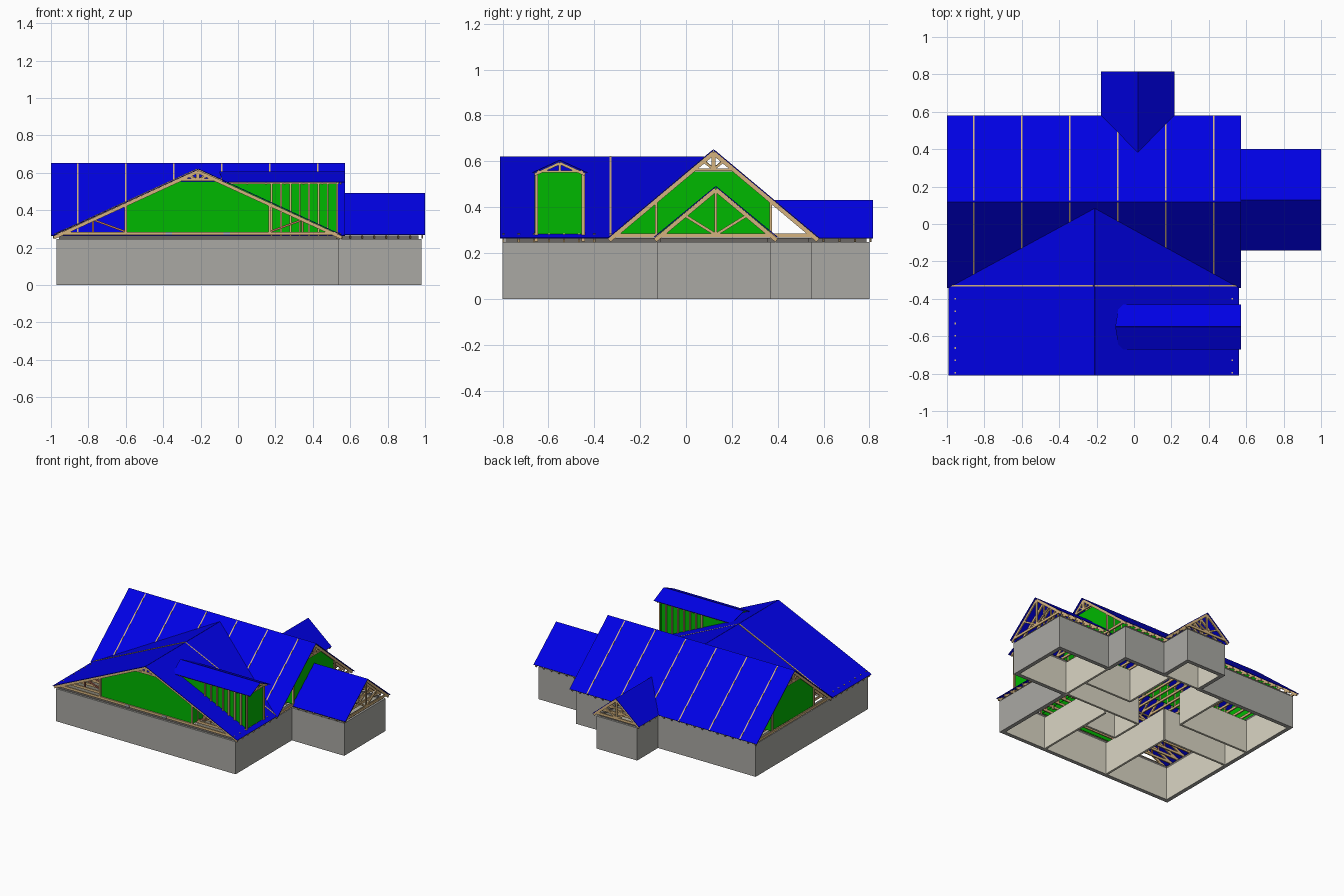
import bpy, bmesh
from mathutils import Vector, Matrix

if "Cube" in bpy.data.objects:
    bpy.data.objects.remove(bpy.data.objects["Cube"])


def material(name, rgb):
    m = bpy.data.materials.new(name)
    m.diffuse_color = (*rgb, 1)
    m.use_nodes = True
    m.node_tree.nodes["Principled BSDF"].inputs["Base Color"].default_value = m.diffuse_color
    return m


BLUE = material("roof blue", (0.0, 0.0, 0.78))
GREEN = material("panel green", (0.0, 0.48, 0.0))
TIMBER = material("timber tan", (0.66, 0.45, 0.21))
RED = material("web red wood", (0.50, 0.17, 0.11))
GREY = material("outer wall grey", (0.40, 0.395, 0.37))
BEIGE = material("inner wall beige", (0.70, 0.67, 0.55))
DARK = material("wall plate grey", (0.15, 0.14, 0.13))
STEEL = material("connector steel", (0.42, 0.44, 0.47))


def finish(bm, name, *mats):
    bmesh.ops.recalc_face_normals(bm, faces=bm.faces[:])
    me = bpy.data.meshes.new(name)
    bm.to_mesh(me)
    bm.free()
    for m in mats:
        me.materials.append(m)
    ob = bpy.data.objects.new(name, me)
    bpy.context.collection.objects.link(ob)
    return ob


def sheet(name, pts, mat, t=0.004):
    bm = bmesh.new()
    bm.faces.new([bm.verts.new(p) for p in pts])
    ob = finish(bm, name, mat)
    mod = ob.modifiers.new("thickness", "SOLIDIFY")
    mod.thickness, mod.offset = t, 0
    return ob


def box(bm, lo, hi):
    lo, hi = Vector(lo), Vector(hi)
    bmesh.ops.create_cube(bm, size=1, matrix=Matrix.Translation((lo + hi) / 2)
                          @ Matrix.Diagonal((*(hi - lo), 1)))


def beam(bm, p, q, n, w=0.009, d=0.018, idx=0):
    """Box from p to q; w thick along n, d deep across it."""
    p, q, n = Vector(p), Vector(q), Vector(n)
    x = (q - p).normalized()
    y = n.cross(x)
    rot = Matrix((x, y, n)).transposed().to_4x4()
    r = bmesh.ops.create_cube(bm, size=1, matrix=Matrix.Translation((p + q) / 2) @ rot
                              @ Matrix.Diagonal(((q - p).length, d, w, 1)))
    for f in {f for v in r["verts"] for f in v.link_faces}:
        f.material_index = idx


def truss(bm, axis, pos, u0, u1, zr, ze=0.265, knees=None, red=False, lift=0.0):
    """Truss in the plane across axis; attic type if knees are given."""
    n = (1, 0, 0) if axis == "x" else (0, 1, 0)
    P = (lambda u, z: (pos, u, z)) if axis == "x" else (lambda u, z: (u, pos, z))
    uc, drop = (u0 + u1) / 2, 0.014 - lift
    half = (u1 - u0) / 2

    def top(u):
        return zr - (zr - ze) * abs(u - uc) / half - drop

    def m(a, b, **k):
        beam(bm, P(*a), P(*b), n, **k)
    for e in (u0 + 0.005, u1 - 0.005):
        m((e, top(e)), (uc, top(uc)))
    m((u0 + 0.03, 0.276), (u1 - 0.03, 0.276))
    if knees:
        c = half * (zr - 0.565) / (zr - ze) - 0.014
        m((uc - c, 0.563), (uc + c, 0.563), d=0.012)
        m((uc, 0.565), (uc, top(uc)))
        for s in (-1, 1):
            m((uc, 0.565), (uc + s * c * 0.5, top(uc + s * c * 0.5)), d=0.01)
        for k, e in zip(knees, (u0, u1)):
            m((k, 0.276), (k, top(k)), d=0.012)
            if red:
                v = k + (e - k) * 0.45
                m((k, 0.285), (v, top(v)), d=0.01, idx=1)
                m((v, 0.285), (v, top(v)), d=0.01, idx=1)
    else:
        m((uc, 0.276), (uc, top(uc)), d=0.012)
        for s in (-1, 1):
            v = uc + s * half * 0.5
            m((uc, 0.28), (v, top(v)), d=0.012)


def steps(a, b, d=0.064):
    n = round((b - a) / d)
    return [a + (b - a) * i / n for i in range(n + 1)]


# ---- ground floor walls: outline, offset inward to make rings ----
OUT = [(-.97, -.8), (.54, -.8), (.54, -.125), (.98, -.125), (.98, .37), (.54, .37),
       (.54, .55), (.19, .55), (.19, .8), (-.15, .8), (-.15, .55), (-.97, .55)]


def inset(d):
    res = []
    for i, p in enumerate(OUT):
        a, b, c = Vector(OUT[i - 1]), Vector(p), Vector(OUT[(i + 1) % len(OUT)])
        e, f = (b - a).normalized(), (c - b).normalized()
        res.append(b + d * (Vector((-e.y, e.x)) + Vector((-f.y, f.x))))
    return res


def ring(name, d0, d1, z0, z1, *mats):
    bm = bmesh.new()
    loops = [[bm.verts.new((p.x, p.y, z)) for p in inset(d)]
             for d, z in ((d0, z0), (d0, z1), (d1, z1), (d1, z0))]
    for k in range(4):
        a, b = loops[k], loops[(k + 1) % 4]
        for i in range(len(OUT)):
            j = (i + 1) % len(OUT)
            f = bm.faces.new((a[i], a[j], b[j], b[i]))
            f.material_index = 1 if k == 2 and len(mats) > 1 else 0
    return finish(bm, name, *mats)


ring("outer_walls", 0, 0.03, 0, 0.247, GREY, BEIGE)
ring("wall_plate", 0.014, 0.03, 0.247, 0.265, DARK)

# ---- room partitions: fixed axis, position, start, end ----
bm = bmesh.new()
for ax, c, a, b in [("x", .15, -.78, -.13), ("x", -.4, -.78, -.15), ("y", -.15, -.95, -.4),
                    ("y", .08, -.95, -.35), ("x", -.35, .08, .53), ("x", .12, .1, .53),
                    ("y", .1, .12, .52), ("x", -.12, -.35, -.1), ("y", -.35, -.12, .15),
                    ("y", -.1, -.12, .53), ("x", .525, -.12, .36), ("y", .535, -.14, .18)]:
    if ax == "x":
        box(bm, (c - .008, a, 0), (c + .008, b, .247))
    else:
        box(bm, (a, c - .008, 0), (b, c + .008, .247))
finish(bm, "room_partitions", BEIGE)

# ---- roof trusses; every third one just breaks through the roof sheet ----
bm = bmesh.new()
for i, x in enumerate(steps(-.985, .555)):
    truss(bm, "x", x, -.34, .58, .65, knees=(-.13, .37), lift=.006 if i % 4 == 2 else 0)
finish(bm, "main_trusses", TIMBER)
bm = bmesh.new()
for i, y in enumerate(steps(-.795, -.40)):
    truss(bm, "y", y, -.99, .56, .62, knees=(-.6, .17), red=i > 0)
truss(bm, "y", -.33, -.99, .56, .62, knees=(-.6, .17), lift=.009)
finish(bm, "front_wing_trusses", TIMBER, RED)
bm = bmesh.new()
for x in steps(.6, .985):
    truss(bm, "x", x, -.14, .40, .49)
finish(bm, "side_wing_trusses", TIMBER)
bm = bmesh.new()
for y in steps(.6, .805):
    truss(bm, "y", y, -.175, .215, .43)
finish(bm, "back_wing_trusses", TIMBER)

# ---- steel connectors on the front floor chord ----
bm = bmesh.new()
for x in (-.37, -.06):
    box(bm, (x - .018, -.803, .268), (x + .018, -.80, .284))
finish(bm, "truss_connectors", STEEL)

# ---- roof sheets ----
for s, e in (("front", -.34), ("back", .58)):
    sheet("main_roof_" + s, [(-1, e, .265), (.572, e, .265), (.572, .12, .65), (-1, .12, .65)], BLUE)
for s, e in (("left", -.99), ("right", .56)):
    sheet("front_wing_roof_" + s, [(e, -.81, .265), (-.21, -.81, .62), (-.21, .085, .62),
                                   (e, -.34, .265)], BLUE)
for s, e in (("front", -.14), ("back", .40)):
    sheet("side_wing_roof_" + s, [(.55, e, .268), (1, e, .268), (1, .13, .49), (.55, .13, .49)], BLUE)
for s, e in (("left", -.175), ("right", .215)):
    sheet("back_wing_roof_" + s, [(e, .815, .265), (.02, .815, .43), (.02, .383, .43),
                                  (e, .58, .265)], BLUE)
for s, e in (("front", -.67), ("back", -.43)):
    sheet("dormer_roof_" + s, [(-.08, e, .55), (.572, e, .55), (.572, -.55, .605),
                               (-.10, -.55, .605)], BLUE)


# ---- green attic room panels ----
def gable(u0, u1, zr, k0, k1):
    uc, h = (u0 + u1) / 2, (u1 - u0) / 2
    c = h * (zr - .56) / (zr - .265)
    z = [zr - (zr - .265) * abs(k - uc) / h - .006 for k in (k0, k1)]
    return [(k0, .28), (k1, .28), (k1, z[1]), (uc + c, .555), (uc - c, .555), (k0, z[0])]


for s, x in (("left", -.972), ("right", .542)):
    sheet("main_attic_end_" + s, [(x, u, z) for u, z in gable(-.34, .58, .65, -.13, .37)], GREEN)
for y, z, s in ((-.13, .43, "front"), (.37, .43, "back")):
    sheet("main_knee_wall_" + s, [(-.97, y, .28), (.54, y, .28), (.54, y, z), (-.97, y, z)], GREEN)
sheet("front_attic_end", [(u, -.784, z) for u, z in gable(-.99, .56, .62, -.6, .17)], GREEN)
for s, x in (("left", -.6), ("right", .17)):
    sheet("front_knee_wall_" + s, [(x, -.784, .28), (x, -.13, .28), (x, -.13, .43), (x, -.784, .43)], GREEN)

# ---- dormer: side and end panels, studs, small gable ----
for s, y in (("front", -.645), ("back", -.455)):
    sheet("dormer_wall_" + s, [(-.06, y, .53), (.17, y, .28), (.525, y, .28), (.525, y, .55),
                               (-.06, y, .55)], GREEN)
sheet("dormer_end", [(.525, -.66, .28), (.525, -.44, .28), (.525, -.44, .55), (.525, -.66, .55)], GREEN)
bm = bmesh.new()
for y in (-.652, -.448):
    for x in steps(.18, .53, .05):
        box(bm, (x - .005, y - .007, .25), (x + .005, y + .007, .55))
    box(bm, (-.05, y - .007, .54), (.54, y + .007, .552))
for x in steps(.05, .55, .1):
    for e in (-.66, -.44):
        beam(bm, (x, e, .542), (x, -.55, .592), (1, 0, 0), d=.012)
    box(bm, (x - .006, -.65, .55), (x + .006, -.45, .56))
    box(bm, (x - .006, -.556, .55), (x + .006, -.544, .592))
finish(bm, "dormer_framing", TIMBER)
